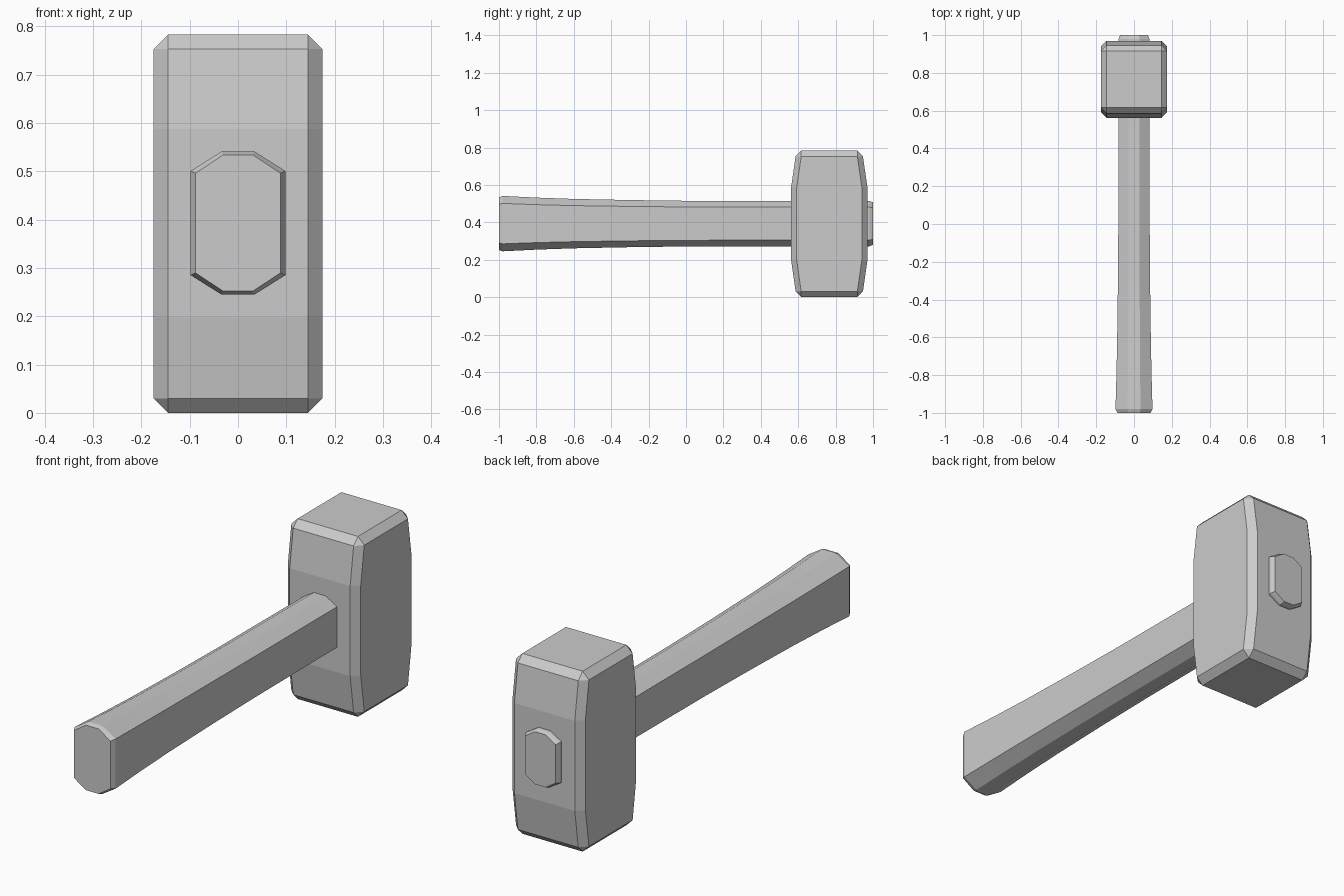
import bpy, bmesh

if "Cube" in bpy.data.objects:
    bpy.data.objects.remove(bpy.data.objects["Cube"])


def loft(name, rings):
    """Skin a closed solid through rings that have equal point counts."""
    bm = bmesh.new()
    loops = [[bm.verts.new(p) for p in ring] for ring in rings]
    for a, b in zip(loops, loops[1:]):
        n = len(a)
        for i in range(n):
            j = (i + 1) % n
            bm.faces.new((a[i], a[j], b[j], b[i]))
    bm.faces.new(loops[0])
    bm.faces.new(loops[-1])
    bmesh.ops.remove_doubles(bm, verts=bm.verts, dist=0.0005)
    bmesh.ops.recalc_face_normals(bm, faces=bm.faces)
    mesh = bpy.data.meshes.new(name)
    bm.to_mesh(mesh)
    bm.free()
    obj = bpy.data.objects.new(name, mesh)
    bpy.context.collection.objects.link(obj)
    return obj


def octagon(a, b, fa, fb):
    """Half extents a, b; fa, fb are the half lengths of the flat sides."""
    return [(a, -fb), (a, fb), (fa, b), (-fa, b),
            (-a, fb), (-a, -fb), (-fa, -b), (fa, -b)]


# Hammer head: chamfered block tapering toward both striking faces
HEAD_Y, C = 0.766, 0.03
head_sections = [  # z, half width, half depth, corner chamfer
    (0.0, 0.145, 0.150, 0.0),
    (0.03, 0.175, 0.180, C),
    (0.197, 0.175, 0.204, C),
    (0.588, 0.175, 0.204, C),
    (0.753, 0.175, 0.180, C),
    (0.783, 0.145, 0.150, 0.0),
]
loft("hammer_head", [
    [(x, HEAD_Y + y, z) for x, y in octagon(w, d, w - c, d - c)]
    for z, w, d, c in head_sections])

# Handle: octagonal shaft flaring to the grip end, small chamfers at both ends
HANDLE_Z = 0.393
handle_sections = [  # y, half width, half height
    (-1.0, 0.088, 0.141),
    (-0.98, 0.098, 0.148),
    (-0.80, 0.093, 0.139),
    (-0.60, 0.089, 0.132),
    (-0.30, 0.085, 0.126),
    (0.0, 0.083, 0.122),
    (0.50, 0.082, 0.121),
    (0.98, 0.082, 0.121),
    (1.0, 0.073, 0.114),
]
loft("handle", [
    [(x, y, HANDLE_Z + z) for x, z in octagon(a, b, 0.35 * a, 0.73 * b)]
    for y, a, b in handle_sections])
